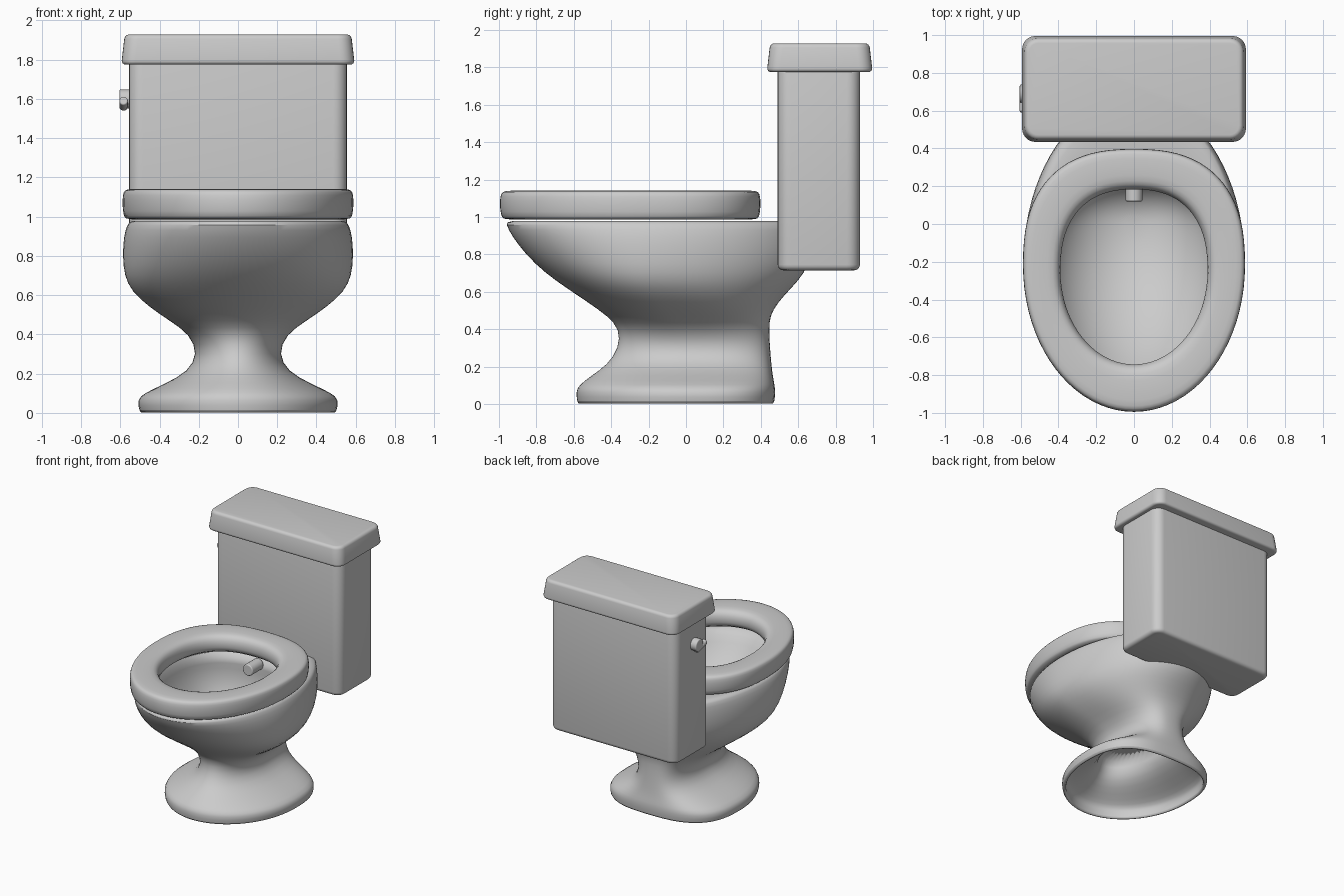
import bpy, bmesh, math

if "Cube" in bpy.data.objects:
    bpy.data.objects.remove(bpy.data.objects["Cube"])


def finish(name, bm, subsurf=0, bevel=0.0, angle=40):
    bmesh.ops.recalc_face_normals(bm, faces=bm.faces)
    me = bpy.data.meshes.new(name)
    bm.to_mesh(me)
    bm.free()
    ob = bpy.data.objects.new(name, me)
    bpy.context.collection.objects.link(ob)
    if bevel:
        m = ob.modifiers.new("bevel", 'BEVEL')
        m.width, m.segments = bevel, 5
    if subsurf:
        m = ob.modifiers.new("subsurf", 'SUBSURF')
        m.levels = m.render_levels = subsurf
    bpy.ops.object.select_all(action='DESELECT')
    bpy.context.view_layer.objects.active = ob
    ob.select_set(True)
    bpy.ops.object.shade_smooth_by_angle(angle=math.radians(angle))
    return ob


def oval(bm, z, front, back, mid, hw, exp, n=40):
    """Egg-shaped ring: plain ellipse in front, squarer superellipse behind."""
    ring = []
    for i in range(n):
        a = 2 * math.pi * i / n
        c, s = math.cos(a), math.sin(a)
        e = exp if s > 0 else 2.0
        x = math.copysign(abs(c) ** (2 / e), c) * hw
        y = math.copysign(abs(s) ** (2 / e), s) * ((back - mid) if s > 0 else (mid - front))
        ring.append(bm.verts.new((x, mid + y, z)))
    return ring


def loft(name, sections, closed=False, **kw):
    bm = bmesh.new()
    rings = [oval(bm, *s) for s in sections]
    pairs = list(zip(rings, rings[1:]))
    if closed:
        pairs.append((rings[-1], rings[0]))
    else:
        bm.faces.new(rings[0])
        bm.faces.new(rings[-1])
    for a, b in pairs:
        for i in range(len(a)):
            j = (i + 1) % len(a)
            bm.faces.new((a[i], a[j], b[j], b[i]))
    return finish(name, bm, **kw)


def box(name, x, y0, y1, z0, z1, inset, corner, edge):
    """Box tapered towards the top, with rounded corners and softened rims."""
    bm = bmesh.new()
    bmesh.ops.create_cube(bm, size=1)
    for v in bm.verts:
        top = v.co.z > 0
        d = inset if top else 0
        v.co = (math.copysign(x - d, v.co.x), y1 - d if v.co.y > 0 else y0 + d, z1 if top else z0)
    upright = [e for e in bm.edges if abs(e.verts[0].co.z - e.verts[1].co.z) > 0.01]
    bmesh.ops.bevel(bm, geom=upright, offset=corner, segments=6, profile=0.5, affect='EDGES')
    rims = [e for e in bm.edges if abs(e.verts[0].co.z - e.verts[1].co.z) < 0.001]
    bmesh.ops.bevel(bm, geom=rims, offset=edge, segments=4, profile=0.5, affect='EDGES')
    return finish(name, bm)


def rod(name, r, depth, loc, rot):
    bm = bmesh.new()
    bmesh.ops.create_cone(bm, cap_ends=True, segments=24, radius1=r, radius2=r, depth=depth)
    ob = finish(name, bm, bevel=0.008)
    ob.location, ob.rotation_euler = loc, rot


def section(z, front, back, hw, wall=0.0):
    """Body ring: squarish and centred at the foot, egg-shaped at the bowl."""
    t = min(max((z - 0.3) / 0.4, 0), 1)
    t = t * t * (3 - 2 * t)
    return (z, front + wall, back - wall, 0.02 - 0.22 * t, hw - wall, 2.8 - 0.8 * t)


# Outside of the pedestal and bowl: z, front y, back y, half width
outside = [
    (0.005, -0.585, 0.475, 0.505),
    (0.07, -0.59, 0.478, 0.515),
    (0.10, -0.575, 0.475, 0.48),
    (0.15, -0.51, 0.465, 0.37),
    (0.21, -0.42, 0.458, 0.255),
    (0.30, -0.36, 0.45, 0.205),
    (0.40, -0.355, 0.445, 0.245),
    (0.47, -0.42, 0.45, 0.35),
    (0.54, -0.52, 0.49, 0.455),
    (0.62, -0.64, 0.565, 0.545),
    (0.70, -0.755, 0.64, 0.582),
    (0.80, -0.86, 0.67, 0.59),
    (0.90, -0.935, 0.67, 0.585),
    (0.965, -0.968, 0.67, 0.565),
    (0.98, -0.955, 0.65, 0.548),
]
# Hollow foot follows the outside at a wall's distance
foot = [section(*s, wall=0.03) for s in reversed(outside[:7])]
sole = [section(0.0, -0.57, 0.46, 0.49)]
# Inside of the bowl: quarter-ellipse dish drifting backwards as it deepens
dish = []
for k in range(9):
    a = math.radians(10.5 * k)
    s, c = math.sin(a), math.cos(a)
    y = -0.28 + 0.28 * s
    dish.append((0.98 - 0.5 * s, y - 0.53 * c, y + 0.53 * c - 0.15 * s * c, y + 0.05 * c, 0.46 * c, 2.3))
loft("bowl_and_pedestal", foot + sole + [section(*s) for s in outside] + dish,
     subsurf=1, angle=60)

# Seat ring: t runs from the outer edge (0) to the hole (1)
outer = (-1.0, 0.402, -0.22, 0.592, 2.5)
inner = (-0.742, 0.182, -0.25, 0.388, 2.4)
profile = [(0.11, 0.985), (0.04, 0.995), (0, 1.06), (0.015, 1.115), (0.06, 1.135), (0.18, 1.142),
           (0.7, 1.142), (0.88, 1.132), (0.98, 1.10), (1, 1.05), (0.93, 0.985)]
loft("seat", [(z, *(o + (i - o) * t for o, i in zip(outer, inner))) for t, z in profile],
     closed=True, subsurf=1, angle=60)

# Tank and lid
box("tank", 0.555, 0.49, 0.93, 0.715, 1.82, 0.0, 0.07, 0.03)
box("tank_lid", 0.595, 0.432, 0.998, 1.775, 1.928, 0.018, 0.07, 0.022)

# Flush handle: round hub with a short lever
rod("handle_hub", 0.048, 0.06, (-0.575, 0.69, 1.60), (0, math.pi / 2, 0))
rod("handle_lever", 0.022, 0.12, (-0.583, 0.65, 1.575), (math.radians(75), 0, 0))

# Water spout inside the bowl
rod("water_spout", 0.045, 0.14, (0, 0.19, 0.93), (math.pi / 2, 0, 0))
